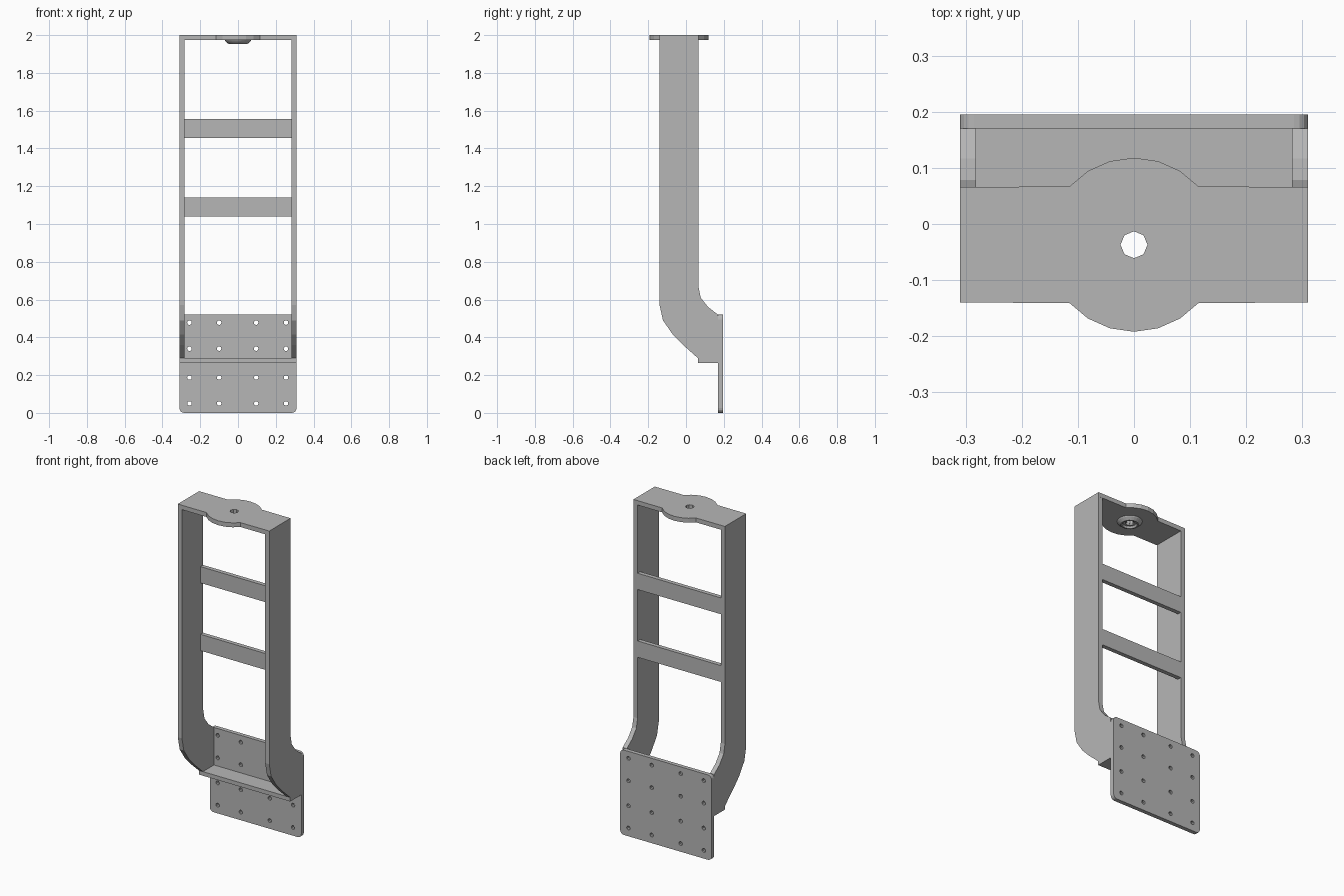
import bpy
import bmesh
from math import cos, sin, pi, radians, tau
from mathutils import Vector

if "Cube" in bpy.data.objects:
    bpy.data.objects.remove(bpy.data.objects["Cube"], do_unlink=True)

grey = bpy.data.materials.new("plain grey metal")
grey.use_nodes = True
grey.diffuse_color = (0.47, 0.47, 0.47, 1)
grey.node_tree.nodes["Principled BSDF"].inputs["Base Color"].default_value = grey.diffuse_color

HALF, INNER = 0.31, 0.282          # outer and inner half width
FRONT, BACK = -0.14, 0.066         # depth of the frame
PLATE_F, PLATE_B = 0.17, 0.195     # depth of the mounting plate
UNDER_TOP = 1.973
HEAD_Y = -0.037                    # centre of the round head


def place(u, v, w, axis):
    return {"x": (w, u, v), "y": (u, w, v), "z": (u, v, w)}[axis]


def prisms(name, outlines, axis, lo, hi):
    """Extrude one or more flat outlines along an axis into one object."""
    bm = bmesh.new()
    for pts in outlines:
        base = bm.faces.new([bm.verts.new(place(u, v, lo, axis)) for u, v in pts])
        out = bmesh.ops.extrude_face_region(bm, geom=[base], use_keep_orig=True)
        verts = [g for g in out["geom"] if isinstance(g, bmesh.types.BMVert)]
        bmesh.ops.translate(bm, verts=verts, vec=Vector(place(0, 0, hi - lo, axis)))
    bmesh.ops.recalc_face_normals(bm, faces=bm.faces)
    return finish(name, bm)


def finish(name, bm):
    mesh = bpy.data.meshes.new(name)
    bm.to_mesh(mesh)
    bm.free()
    mesh.materials.append(grey)
    obj = bpy.data.objects.new(name, mesh)
    bpy.context.collection.objects.link(obj)
    return obj


def rect(u0, u1, v0, v1):
    return [(u0, v0), (u1, v0), (u1, v1), (u0, v1)]


def arc(cu, cv, r, a0, a1, n):
    return [(cu + r * cos(radians(a0 + (a1 - a0) * i / n)),
             cv + r * sin(radians(a0 + (a1 - a0) * i / n))) for i in range(n + 1)]


def circle(cu, cv, r, n):
    return arc(cu, cv, r, 0, 360, n)[:-1]


def cut(obj, cutter):
    cutter.hide_render = True
    mod = obj.modifiers.new("holes", "BOOLEAN")
    mod.operation, mod.solver, mod.object = "DIFFERENCE", "EXACT", cutter
    bpy.context.view_layer.objects.active = obj
    bpy.ops.object.modifier_apply(modifier=mod.name)
    bpy.data.objects.remove(cutter, do_unlink=True)


# Side rails, straight above and sweeping back to the plate below
rail = [(FRONT, UNDER_TOP), (FRONT, 0.571), (-0.122, 0.49), (-0.07, 0.415),
        (-0.016, 0.36), (0.063, 0.29), (PLATE_F, 0.29), (PLATE_F, 0.52),
        (0.117, 0.56), (0.078, 0.61), (BACK, 0.667), (BACK, UNDER_TOP)]
for name, side in (("left_rail", 1), ("right_rail", -1)):
    prisms(name, [rail], "x", side * INNER, side * HALF)

# Crossbars between the rails
for name, z in (("lower_crossbar", 1.04), ("upper_crossbar", 1.455)):
    prisms(name, [rect(-INNER, INNER, z, z + 0.1)], "y", 0.04, BACK)

# Shelf at the foot of the rails
prisms("bottom_shelf", [rect(0.063, PLATE_F, 0.265, 0.29)], "x", -HALF, HALF)

# Mounting plate with rounded corners and a grid of holes
r = 0.025
outline = []
for i, (cx, cz) in enumerate(rect(-HALF + r, HALF - r, r, 0.52 - r)):
    outline += arc(cx, cz, r, 180 + 90 * i, 270 + 90 * i, 4)
plate = prisms("mounting_plate", [outline], "y", PLATE_F, PLATE_B)
holes = [circle(x, z, 0.012, 10)
         for x in (-0.257, -0.1, 0.096, 0.254) for z in (0.05, 0.187, 0.34, 0.478)]
cut(plate, prisms("plate_hole_cutter", holes, "y", PLATE_F - 0.05, PLATE_B + 0.05))

# Top plate with a rounded bulge front and back
R = 0.155
head = ([(HALF, FRONT), (HALF, BACK)] + arc(0, HEAD_Y, R, 42, 138, 6)
        + [(-HALF, BACK), (-HALF, FRONT)] + arc(0, HEAD_Y, R, 222, 318, 6))
top = prisms("top_plate", [head], "z", UNDER_TOP, 2.0)
cut(top, prisms("head_hole_cutter", [circle(0, HEAD_Y, 0.024, 8)], "z", 1.9, 2.1))

# Dished collar under the top plate, lathed around the hole
section = [(0.024, UNDER_TOP), (0.07, UNDER_TOP), (0.066, 1.967), (0.05, 1.953),
           (0.042, 1.953), (0.036, 1.964), (0.024, 1.964)]
bm = bmesh.new()
N = 24
rings = [[bm.verts.new((q * cos(tau * i / N), HEAD_Y + q * sin(tau * i / N), z))
          for q, z in section] for i in range(N)]
for i in range(N):
    a, b = rings[i], rings[(i + 1) % N]
    for j in range(len(section)):
        k = (j + 1) % len(section)
        bm.faces.new((a[j], b[j], b[k], a[k]))
bmesh.ops.recalc_face_normals(bm, faces=bm.faces)
finish("pivot_collar", bm)
